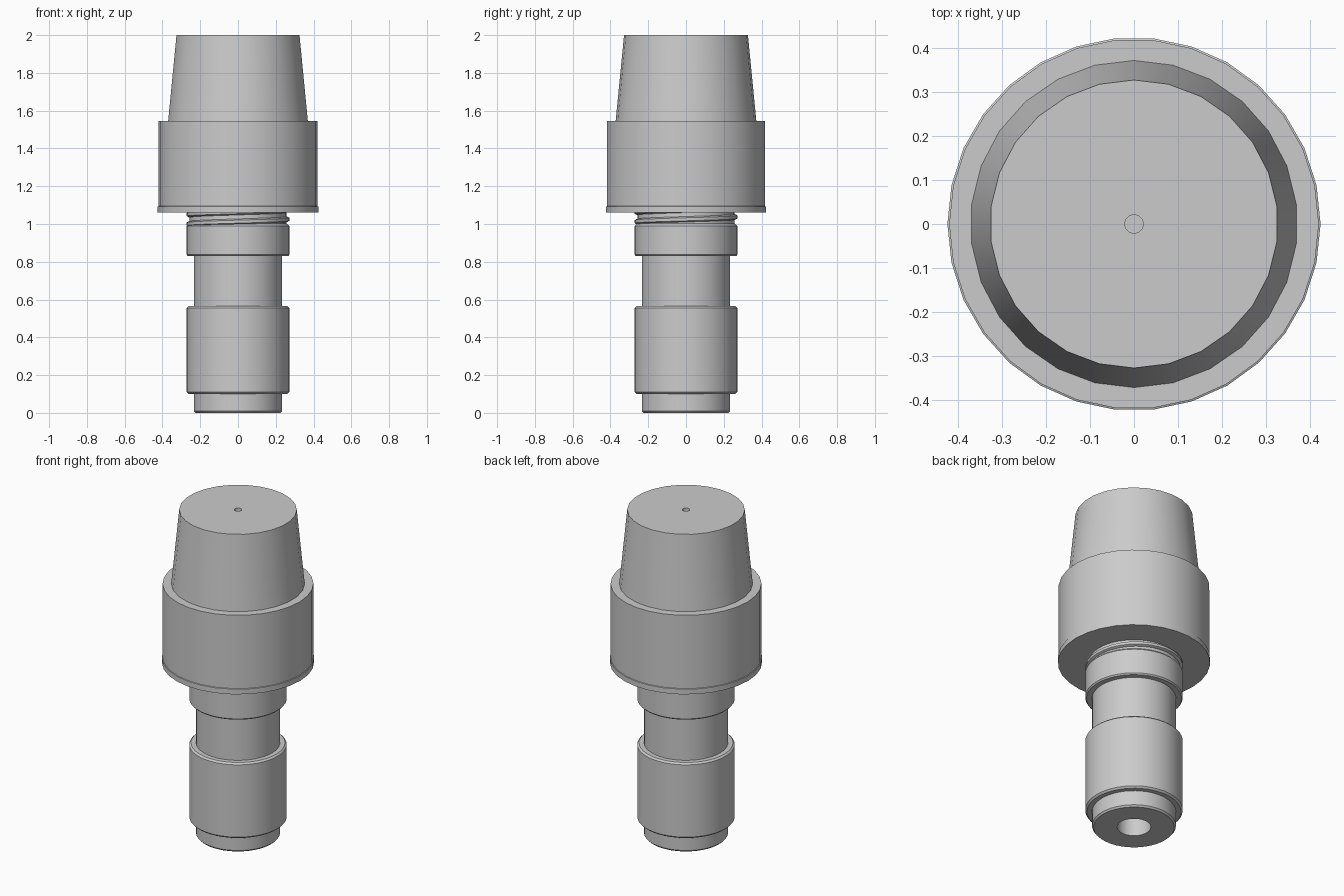
import bpy, bmesh, math
from math import cos, sin, pi

cube = bpy.data.objects.get("Cube")
if cube:
    bpy.data.objects.remove(cube, do_unlink=True)

grey = bpy.data.materials.new("plain grey")
grey.use_nodes = True
colour = (0.6, 0.6, 0.6, 1)
grey.diffuse_color = colour
grey.node_tree.nodes["Principled BSDF"].inputs["Base Color"].default_value = colour


def finish(name, bm):
    bmesh.ops.recalc_face_normals(bm, faces=bm.faces)
    mesh = bpy.data.meshes.new(name)
    bm.to_mesh(mesh)
    bm.free()
    mesh.materials.append(grey)
    ob = bpy.data.objects.new(name, mesh)
    bpy.context.collection.objects.link(ob)
    bpy.ops.object.select_all(action="DESELECT")
    ob.select_set(True)
    bpy.context.view_layer.objects.active = ob
    bpy.ops.object.shade_smooth_by_angle(angle=math.radians(30))


def loft(bm, rings, closed):
    """Bridge successive rings of vertices with quads."""
    n = len(rings[0])
    for a, b in zip(rings, rings[1:]):
        for i in range(n):
            j = (i + 1) % n
            bm.faces.new((a[i], a[j], b[j], b[i]))
    if closed:
        bm.faces.new(rings[0])
        bm.faces.new(rings[-1])


def lathe(name, profile, sides, phase=0.0):
    """Turn a (radius, height) profile about z and cap both ends."""
    bm = bmesh.new()
    angles = [2 * pi * (i + phase) / sides for i in range(sides)]
    rings = [[bm.verts.new((r * cos(a), r * sin(a), z)) for a in angles]
             for r, z in profile]
    loft(bm, rings, True)
    finish(name, bm)


def helix(name, section, z0, pitch, turns, start, steps=32):
    """Sweep a small (radius, height) section up a helix."""
    bm = bmesh.new()
    rings = []
    for k in range(int(turns * steps) + 1):
        t = k / steps
        a = start + 2 * pi * t
        rings.append([bm.verts.new((r * cos(a), r * sin(a), z0 + pitch * t + h))
                      for r, h in section])
    loft(bm, rings, True)
    finish(name, bm)


# Stepped shaft with a blind bore from below
lathe("shaft", [
    (0.094, 0.5), (0.094, 0), (0.225, 0), (0.234, 0.01), (0.234, 0.1),
    (0.262, 0.1), (0.272, 0.11), (0.272, 0.555), (0.262, 0.565),
    (0.234, 0.565), (0.234, 0.83), (0.265, 0.83), (0.272, 0.838),
    (0.272, 0.99), (0.258, 1.003), (0.255, 1.07)], 48)

# Thread ridge running up under the collar
helix("thread", [(0.245, -0.016), (0.262, -0.014), (0.272, -0.008),
                 (0.272, 0.008), (0.262, 0.014), (0.245, 0.016)],
      1.0, 0.05, 1.9, pi)

# Wide collar with a thin lip at the lower edge
lathe("collar", [(0.425, 1.06), (0.425, 1.092), (0.421, 1.094),
                 (0.421, 1.545)], 30)

# Tapered plug with a small blind hole in the top
lathe("tapered_plug", [(0.373, 1.54), (0.328, 2), (0.021, 2), (0.021, 1.9)],
      26, 0.5)
